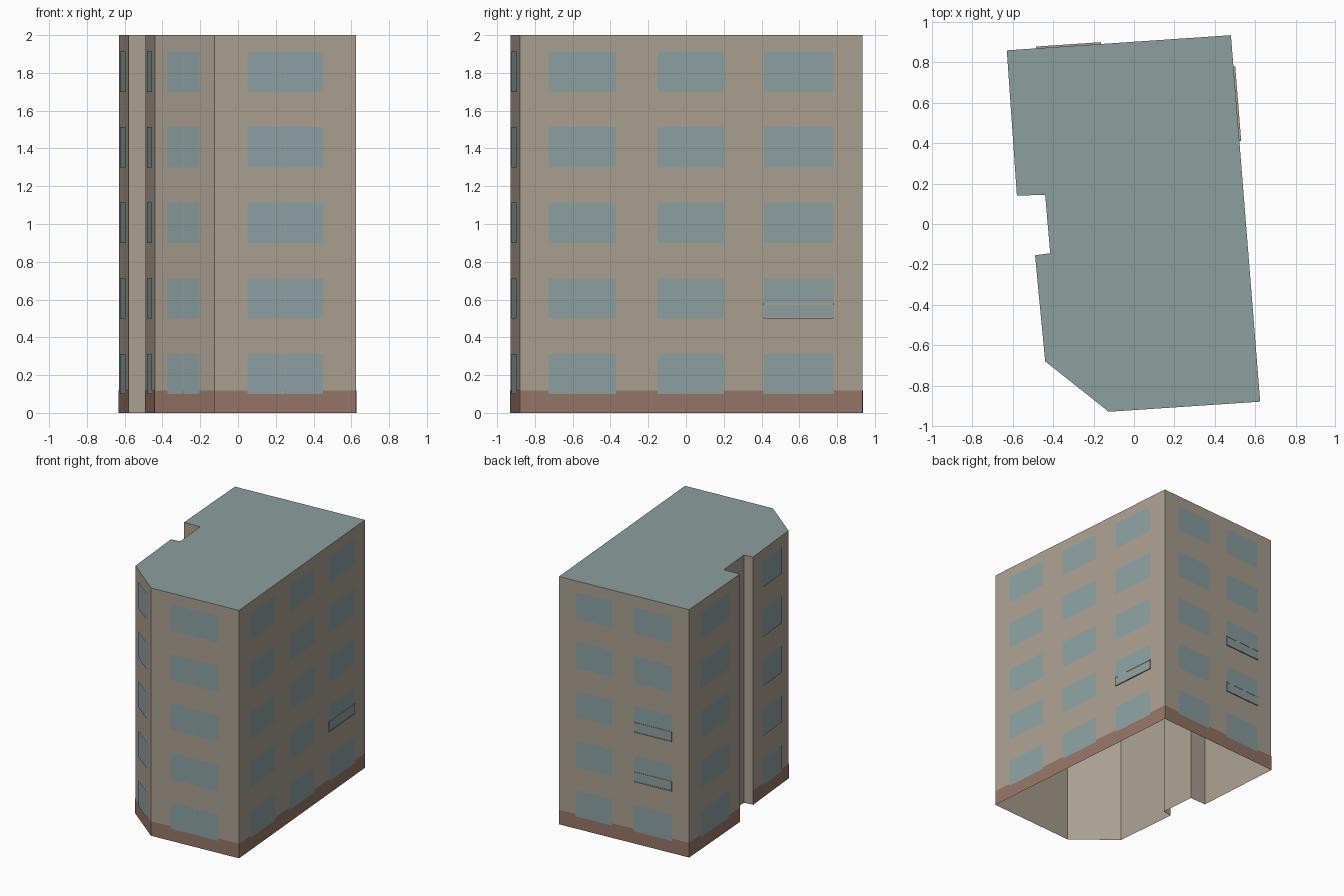
import bpy
from mathutils import Vector

if "Cube" in bpy.data.objects:
    bpy.data.objects.remove(bpy.data.objects["Cube"])


def material(name, rgb):
    mat = bpy.data.materials.new(name)
    mat.use_nodes = True
    mat.diffuse_color = (*rgb, 1)
    mat.node_tree.nodes["Principled BSDF"].inputs["Base Color"].default_value = (*rgb, 1)
    return mat


PLASTER = material("beige plaster", (0.41, 0.355, 0.287))
GLASS = material("blue grey glass", (0.27, 0.36, 0.37))
ROOF = material("grey green roof", (0.262, 0.352, 0.342))
PLINTH = material("brown plinth", (0.305, 0.181, 0.136))


def build(name, verts, faces, mat):
    mesh = bpy.data.meshes.new(name)
    mesh.from_pydata(verts, [], faces)
    mesh.materials.append(mat)
    obj = bpy.data.objects.new(name, mesh)
    bpy.context.collection.objects.link(obj)
    return obj


HEIGHT = 2.0
OUTLINE = [(-0.125, -0.93), (0.625, -0.88), (0.48, 0.935), (-0.63, 0.86),
           (-0.58, 0.14), (-0.44, 0.145), (-0.415, -0.145),
           (-0.49, -0.155), (-0.44, -0.68)]
COUNT = len(OUTLINE)


def wall_quad(wall, start, end, low, high, offset):
    """Corners of a rectangle on one wall; start and end are fractions along it."""
    a = Vector((*OUTLINE[wall], 0))
    b = Vector((*OUTLINE[(wall + 1) % COUNT], 0))
    along = b - a
    out = Vector((along.y, -along.x, 0)).normalized() * offset
    up = Vector((0, 0, 1))
    return [a + along * t + out + up * z
            for t, z in ((start, low), (end, low), (end, high), (start, high))]


def panels(name, specs, mat):
    """Many flat rectangles joined in one object."""
    verts = [v for spec in specs for v in wall_quad(*spec)]
    faces = [tuple(range(i, i + 4)) for i in range(0, len(verts), 4)]
    return build(name, verts, faces, mat)


def bar(name, wall, start, end, low, high, depth, mat):
    """A shallow box standing against a wall."""
    verts = (wall_quad(wall, start, end, low, high, 0)
             + wall_quad(wall, start, end, low, high, depth))
    sides = [(i, (i + 1) % 4, (i + 1) % 4 + 4, i + 4) for i in range(4)]
    return build(name, verts, [(4, 5, 6, 7)] + sides, mat)


# Walls, open underneath, and the flat roof
panels("walls", [(w, 0, 1, 0, HEIGHT, 0) for w in range(COUNT)], PLASTER)
build("roof", [(x, y, HEIGHT) for x, y in OUTLINE], [tuple(range(COUNT))], ROOF)

# Plinth on every facade except inside the recess
FRONT, RIGHT, BACK, LEFT_BACK, LEFT_FRONT, CORNER = 0, 1, 2, 3, 7, 8
FACADES = (FRONT, RIGHT, BACK, LEFT_BACK, LEFT_FRONT, CORNER)
panels("plinth", [(w, 0, 1, 0, 0.118, 0.002) for w in FACADES], PLINTH)

# Window columns on each facade, repeated over five storeys
COLUMNS = {
    "front": (FRONT, [(0.233, 0.497), (0.502, 0.767)]),
    "right": (RIGHT, [(0.083, 0.281), (0.402, 0.595), (0.711, 0.915)]),
    "back": (BACK, [(0.13, 0.41), (0.58, 0.87)]),
    "left_back": (LEFT_BACK, [(0.21, 0.77)]),
    "left_front": (LEFT_FRONT, [(0.26, 0.80)]),
    "corner": (CORNER, [(0.22, 0.487), (0.495, 0.76)]),
}
for side, (wall, columns) in COLUMNS.items():
    specs = [(wall, s, e, 0.1 + 0.4 * floor, 0.313 + 0.4 * floor, 0.005)
             for floor in range(5) for s, e in columns]
    panels(side + "_windows", specs, GLASS)

# Shallow glazed balcony fronts with a top and bottom rail
for name, wall, start, end, low in (("right_balcony", RIGHT, 0.711, 0.915, 0.5),
                                    ("back_lower_balcony", BACK, 0.58, 0.87, 0.5),
                                    ("back_upper_balcony", BACK, 0.58, 0.87, 0.9)):
    bar(name + "_glass", wall, start, end, low, low + 0.08, 0.007, GLASS)
    bar(name + "_bottom_rail", wall, start, end, low, low + 0.008, 0.009, PLASTER)
    bar(name + "_top_rail", wall, start, end, low + 0.072, low + 0.081, 0.009, PLASTER)
